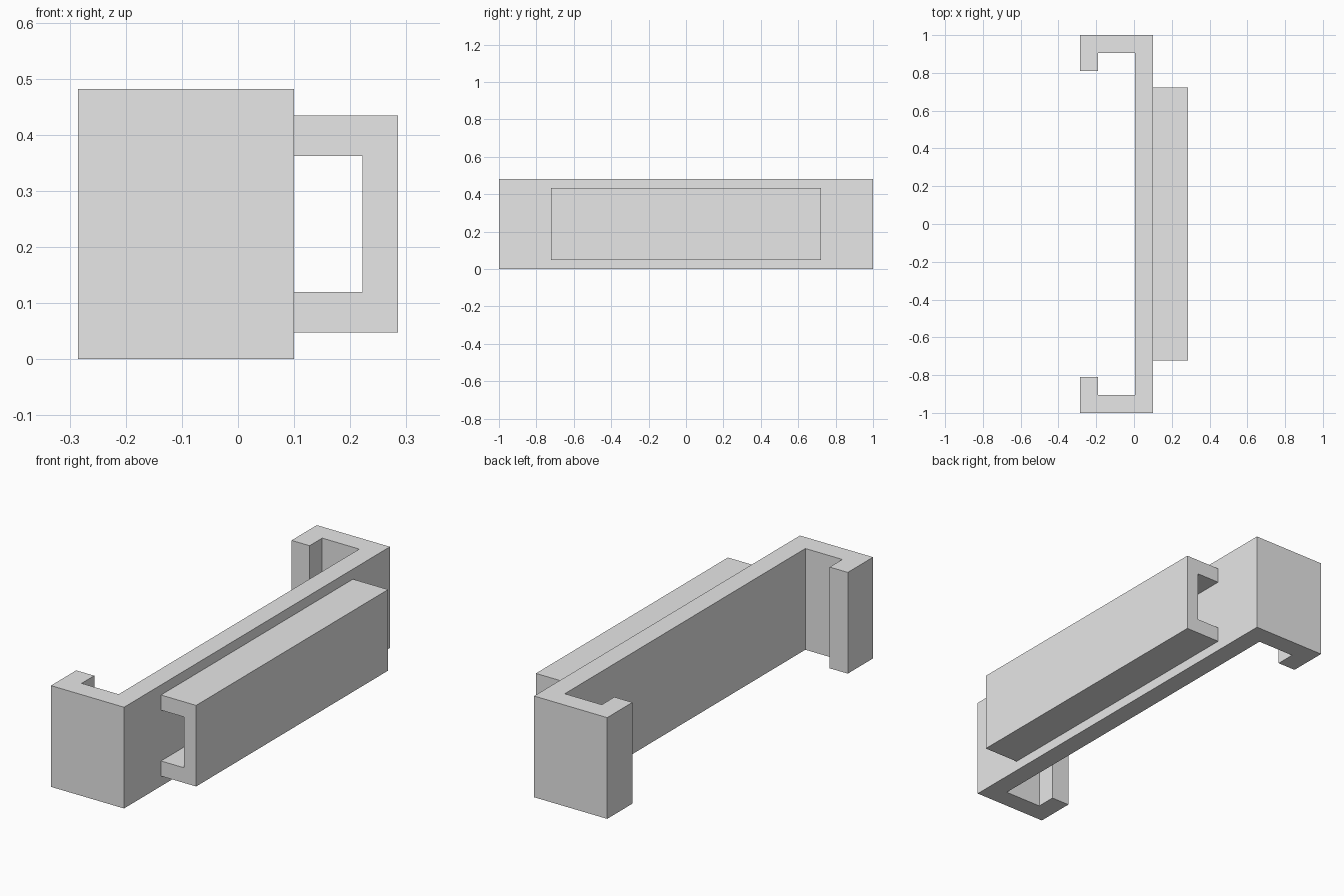
import bpy
import bmesh
from mathutils import Vector

cube = bpy.data.objects.get("Cube")
if cube:
    bpy.data.objects.remove(cube, do_unlink=True)

grey = bpy.data.materials.new("light_grey")
grey.use_nodes = True
colour = (0.8, 0.8, 0.8, 1)
grey.diffuse_color = colour
grey.node_tree.nodes["Principled BSDF"].inputs["Base Color"].default_value = colour


def extruded(name, profile, direction):
    """Solid made by sweeping a closed profile along a direction."""
    bm = bmesh.new()
    base = bm.faces.new([bm.verts.new(p) for p in profile])
    top = bmesh.ops.extrude_face_region(bm, geom=[base], use_keep_orig=True)
    verts = [v for v in top["geom"] if isinstance(v, bmesh.types.BMVert)]
    bmesh.ops.translate(bm, verts=verts, vec=Vector(direction))
    bmesh.ops.recalc_face_normals(bm, faces=bm.faces)
    mesh = bpy.data.meshes.new(name)
    bm.to_mesh(mesh)
    bm.free()
    mesh.materials.append(grey)
    obj = bpy.data.objects.new(name, mesh)
    bpy.context.collection.objects.link(obj)
    return obj


def mirrored(half, centre):
    """Close a half profile by reflecting its second coordinate."""
    return half + [(a, 2 * centre - b) for a, b in reversed(half)]


# Long bracket with hooked ends, swept upwards
hook = [(0.1, 1.0), (-0.285, 1.0), (-0.285, 0.81), (-0.19, 0.81), (-0.19, 0.905), (0.005, 0.905)]
extruded("hooked_bracket", [(x, y, 0) for x, y in mirrored(hook, 0)], (0, 0, 0.482))

# Channel-shaped handle, swept along the bracket
channel = [(0.285, 0.434), (0.1, 0.434), (0.1, 0.362), (0.222, 0.362)]
extruded("channel_handle", [(x, -0.722, z) for x, z in mirrored(channel, 0.241)], (0, 1.444, 0))
